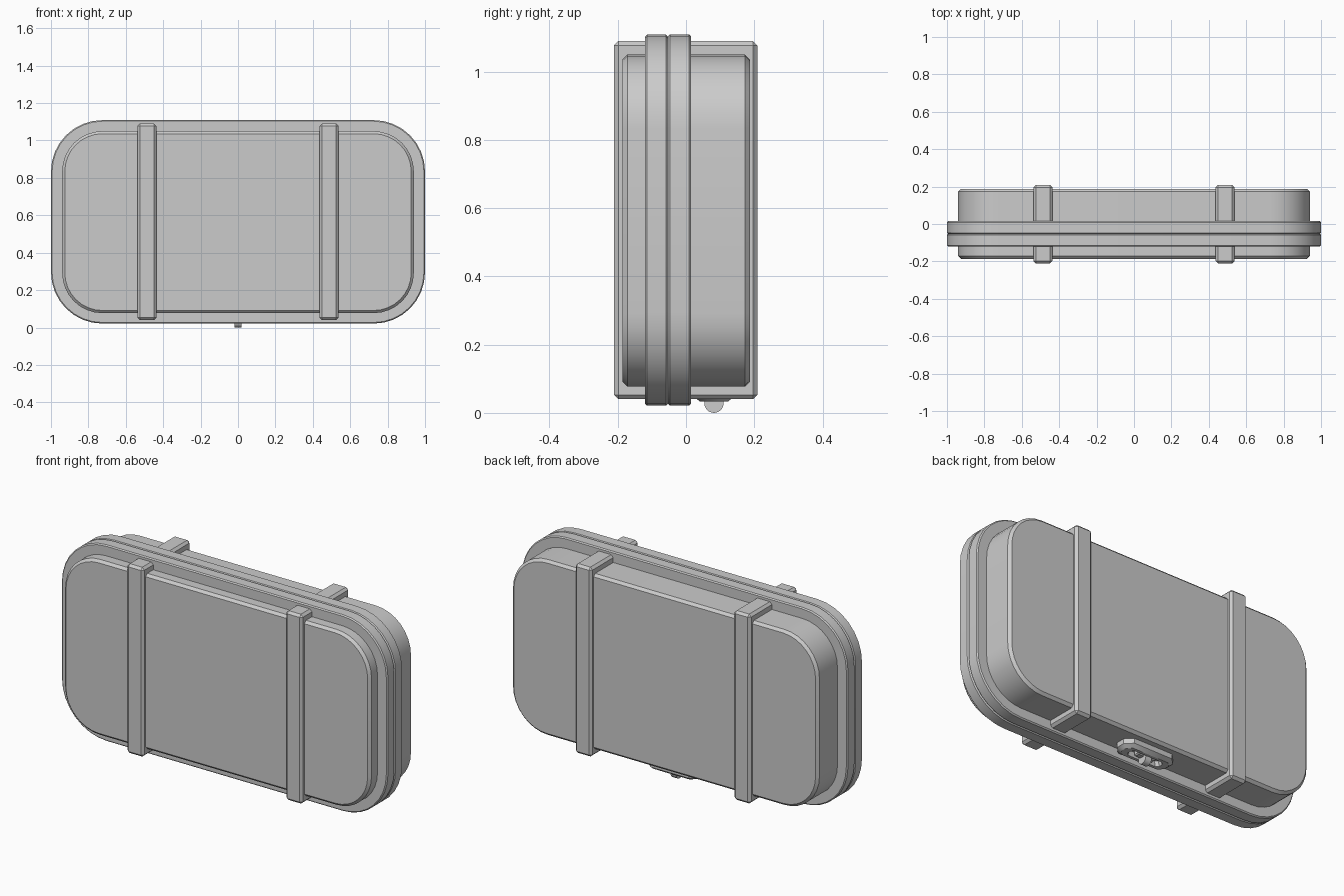
import bpy, bmesh
from math import sin, cos, pi, radians

if "Cube" in bpy.data.objects:
    bpy.data.objects.remove(bpy.data.objects["Cube"])


def finish(name, bm, bevel=0.0, segments=1):
    bmesh.ops.recalc_face_normals(bm, faces=bm.faces)
    mesh = bpy.data.meshes.new(name)
    bm.to_mesh(mesh)
    bm.free()
    ob = bpy.data.objects.new(name, mesh)
    bpy.context.collection.objects.link(ob)
    bpy.context.view_layer.objects.active = ob
    for o in bpy.context.selected_objects:
        o.select_set(False)
    ob.select_set(True)
    if bevel:
        m = ob.modifiers.new("edge", 'BEVEL')
        m.width, m.segments = bevel, segments
        m.limit_method, m.angle_limit = 'ANGLE', radians(40)
        bpy.ops.object.modifier_apply(modifier=m.name)
    bpy.ops.object.shade_smooth_by_angle(angle=radians(30))
    return ob


def rounded_rect(hx, hy, r, steps):
    pts = []
    for k, (sx, sy) in enumerate([(1, 1), (-1, 1), (-1, -1), (1, -1)]):
        for i in range(steps + 1):
            a = (k + i / steps) * pi / 2
            pts.append((sx * (hx - r) + r * cos(a), sy * (hy - r) + r * sin(a)))
    return pts


def slab(name, hx, z0, z1, r, y0, y1, bevel):
    """Rounded rectangle in the XZ plane, extruded along Y."""
    bm = bmesh.new()
    zc = (z0 + z1) / 2
    pts = rounded_rect(hx, (z1 - z0) / 2, r, 8)
    face = bm.faces.new([bm.verts.new((x, y0, z + zc)) for x, z in pts])
    ext = bmesh.ops.extrude_face_region(bm, geom=[face])
    for v in ext["geom"]:
        if isinstance(v, bmesh.types.BMVert):
            v.co.y = y1
    return finish(name, bm, bevel)


def box(name, lo, hi, bevel):
    bm = bmesh.new()
    bmesh.ops.create_cube(bm, size=1)
    for v in bm.verts:
        v.co = [(a + b) / 2 + c * (b - a) for a, b, c in zip(lo, hi, v.co)]
    return finish(name, bm, bevel)


# Case shell and the two rim flanges meeting at the seam
slab("case_shell", 0.94, 0.077, 1.05, 0.215, -0.186, 0.187, 0.014)
slab("front_rim", 1.0, 0.021, 1.109, 0.275, -0.12, -0.053, 0.006)
slab("back_rim", 1.0, 0.021, 1.109, 0.275, -0.053, 0.015, 0.006)

# Straps wrapping the case
for side, x in (("left", -0.487), ("right", 0.487)):
    box(side + "_strap", (x - 0.051, -0.211, 0.04), (x + 0.051, 0.209, 1.09), 0.013)

# Raised latch frame on the underside: nested clipped-corner rings
LATCH_Y = 0.082
rings = [(0.155, 0.062, 0.09), (0.155, 0.062, 0.05), (0.135, 0.042, 0.034),
         (0.10, 0.026, 0.034), (0.09, 0.02, 0.06)]
bm = bmesh.new()
prev = None
for hx, hy, z in rings:
    loop = [bm.verts.new((x, y + LATCH_Y, z))
            for x, y in rounded_rect(hx, hy, hy * 0.6, 1)]
    if prev:
        for i in range(len(loop)):
            j = (i + 1) % len(loop)
            bm.faces.new((prev[i], prev[j], loop[j], loop[i]))
    else:
        bm.faces.new(loop)
    prev = loop
bm.faces.new(prev)
finish("latch_frame", bm)

# Half-round latch tab hanging inside the frame
bm = bmesh.new()
bmesh.ops.create_cone(bm, cap_ends=True, segments=24, radius1=0.028, radius2=0.028, depth=0.036)
for v in bm.verts:
    x, y, z = v.co
    v.co = (z, y + LATCH_Y, x + 0.028)
finish("latch_tab", bm)
box("latch_base", (-0.055, LATCH_Y - 0.018, 0.036), (0.055, LATCH_Y + 0.018, 0.07), 0.006)
